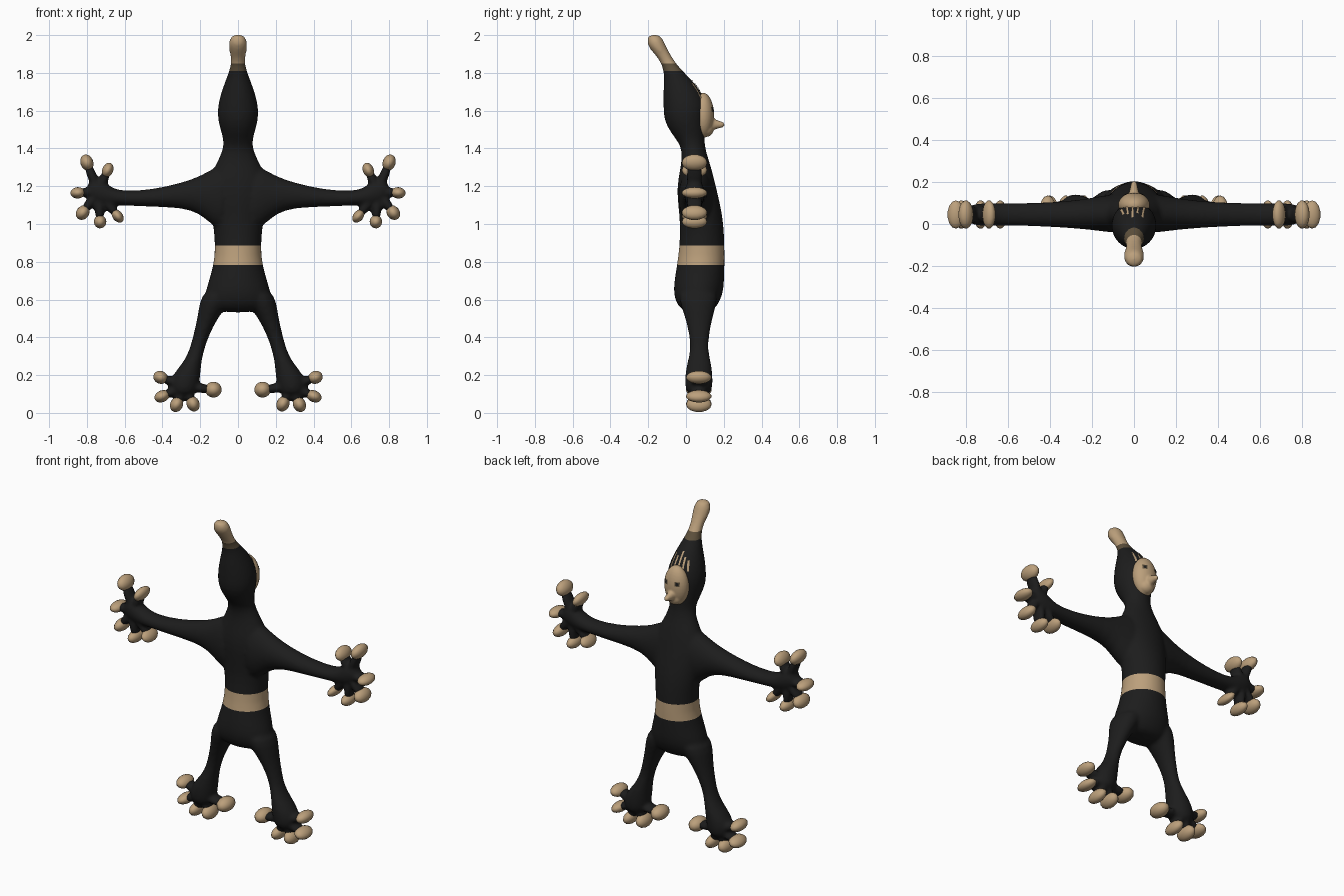
import bpy, bmesh, math
from mathutils import Vector, Matrix
from mathutils.bvhtree import BVHTree

if "Cube" in bpy.data.objects:
    bpy.data.objects.remove(bpy.data.objects["Cube"])


def material(name, rgb):
    m = bpy.data.materials.new(name)
    m.use_nodes = True
    m.diffuse_color = (*rgb, 1)
    m.node_tree.nodes["Principled BSDF"].inputs["Base Color"].default_value = (*rgb, 1)
    return m


BLACK = material("soft black", (0.012, 0.012, 0.012))
TAN = material("tan", (0.50, 0.35, 0.20))
BROWN = material("dark brown", (0.11, 0.08, 0.045))


def loft(bm, rings, axis, sides=16):
    """Closed tube of elliptical rings: (position on axis, centre a, centre b, radius a, radius b)."""
    loops = []
    for p, ca, cb, ra, rb in rings:
        loop = []
        for i in range(sides):
            t = 2 * math.pi * i / sides
            a, b = ca + ra * math.cos(t), cb + rb * math.sin(t)
            co = {"x": (p, a, b), "y": (a, p, b), "z": (a, b, p)}[axis]
            loop.append(bm.verts.new(co))
        loops.append(loop)
    for lo, hi in zip(loops, loops[1:]):
        for i in range(sides):
            j = (i + 1) % sides
            bm.faces.new((lo[i], lo[j], hi[j], hi[i]))
    bm.faces.new(loops[0])
    bm.faces.new(loops[-1])


def ellipsoid(bm, centre, radii, turn=0.0):
    mat = Matrix.Translation(centre) @ Matrix.Rotation(turn, 4, "Y") @ Matrix.Diagonal((*radii, 1))
    bmesh.ops.create_uvsphere(bm, u_segments=14, v_segments=9, radius=1, matrix=mat)


def finish(name, bm, mats):
    mesh = bpy.data.meshes.new(name)
    bmesh.ops.recalc_face_normals(bm, faces=bm.faces)
    bm.to_mesh(mesh)
    for m in mats:
        mesh.materials.append(m)
    mesh.polygons.foreach_set("use_smooth", [True] * len(mesh.polygons))
    ob = bpy.data.objects.new(name, mesh)
    bpy.context.collection.objects.link(ob)
    return ob


def fuse(bm, voxel, smoothing):
    """Melt overlapping closed shapes into one smooth skin and return it as a bmesh."""
    ob = finish("blend_helper", bm, [])
    ob.modifiers.new("round", "SUBSURF").levels = 1
    rem = ob.modifiers.new("fuse", "REMESH")
    rem.mode, rem.voxel_size = "VOXEL", voxel
    soft = ob.modifiers.new("soften", "SMOOTH")
    soft.factor, soft.iterations = 0.5, smoothing
    bpy.context.view_layer.update()
    dg = bpy.context.evaluated_depsgraph_get()
    mesh = bpy.data.meshes.new_from_object(ob.evaluated_get(dg))
    out = bmesh.new()
    out.from_mesh(mesh)
    bpy.data.objects.remove(ob)
    bpy.data.meshes.remove(mesh)
    return out


def painted_strip(name, tree, x, z_low, z_high, width, mat, lean=0.0):
    """Thin strip laid on the face side of a surface."""
    bm = bmesh.new()
    rows, steps = [], 5
    for i in range(steps + 1):
        f = i / steps
        row = []
        for s in (-0.5, 0, 0.5):
            px = x + lean * f + s * width
            hit = tree.ray_cast(Vector((px, 1, z_low + (z_high - z_low) * f)), Vector((0, -1, 0)))
            if hit[0] is None:
                continue
            row.append(bm.verts.new(hit[0] + hit[1] * 0.004))
        if len(row) == 3:
            rows.append(row)
    for lo, hi in zip(rows, rows[1:]):
        for i in range(2):
            bm.faces.new((lo[i + 1], lo[i], hi[i], hi[i + 1]))
    finish(name, bm, [mat])


# Torso, head and pointed cap: (z, x centre, y centre, x radius, y radius)
body = bmesh.new()
loft(body, [
    (0.53, 0, 0.065, 0.13, 0.07), (0.57, 0, 0.06, 0.18, 0.11), (0.63, 0, 0.065, 0.18, 0.135),
    (0.70, 0, 0.07, 0.158, 0.135), (0.78, 0, 0.078, 0.133, 0.129), (0.88, 0, 0.085, 0.122, 0.122),
    (1.00, 0, 0.085, 0.135, 0.117), (1.10, 0, 0.07, 0.15, 0.115), (1.20, 0, 0.055, 0.165, 0.105),
    (1.28, 0, 0.053, 0.14, 0.088), (1.35, 0, 0.048, 0.10, 0.07), (1.42, 0, 0.035, 0.073, 0.063),
    (1.48, 0, 0.01, 0.088, 0.092), (1.55, 0, -0.008, 0.110, 0.112), (1.62, 0, -0.005, 0.111, 0.117),
    (1.69, 0, -0.018, 0.093, 0.105), (1.75, 0, -0.037, 0.071, 0.082), (1.80, 0, -0.062, 0.051, 0.055),
    (1.85, 0, -0.092, 0.037, 0.040), (1.89, 0, -0.118, 0.040, 0.040), (1.94, 0, -0.155, 0.052, 0.050),
    (1.98, 0, -0.165, 0.047, 0.044), (2.004, 0, -0.168, 0.025, 0.025)], "z")

# Digit tips as (x, z, length radius, thickness radius)
FINGERS = [(0.80, 1.325, 0.045, 0.034), (0.69, 1.285, 0.042, 0.029), (0.848, 1.165, 0.040, 0.030),
           (0.822, 1.06, 0.042, 0.034), (0.73, 1.012, 0.036, 0.033), (0.637, 1.042, 0.040, 0.027)]
TOES = [(0.41, 0.188, 0.040, 0.034), (0.402, 0.088, 0.043, 0.031), (0.325, 0.045, 0.043, 0.034),
        (0.238, 0.048, 0.043, 0.034), (0.130, 0.123, 0.045, 0.042)]

for side, label in ((1, "left"), (-1, "right")):
    # Arm and palm: (x, y centre, z centre, y radius, z radius)
    arm = [(0.04, 0.05, 1.14, 0.10, 0.20), (0.13, 0.05, 1.14, 0.09, 0.16), (0.20, 0.048, 1.155, 0.078, 0.10),
           (0.30, 0.045, 1.152, 0.066, 0.067), (0.45, 0.045, 1.137, 0.057, 0.047),
           (0.60, 0.045, 1.135, 0.054, 0.038), (0.67, 0.045, 1.145, 0.056, 0.045),
           (0.72, 0.045, 1.165, 0.055, 0.073), (0.77, 0.045, 1.18, 0.05, 0.068), (0.80, 0.045, 1.18, 0.03, 0.03)]
    loft(body, [(side * r[0], *r[1:]) for r in arm], "x")
    # Leg and foot: (z, x centre, y centre, x radius, y radius)
    leg = [(0.66, 0.10, 0.065, 0.075, 0.11), (0.58, 0.125, 0.065, 0.082, 0.10), (0.51, 0.158, 0.068, 0.056, 0.075),
           (0.42, 0.192, 0.07, 0.043, 0.055), (0.34, 0.216, 0.07, 0.039, 0.045), (0.27, 0.24, 0.07, 0.046, 0.064),
           (0.20, 0.275, 0.068, 0.078, 0.075), (0.13, 0.285, 0.068, 0.078, 0.075), (0.09, 0.285, 0.068, 0.05, 0.055)]
    loft(body, [(z, side * x, y, rx, ry) for z, x, y, rx, ry in leg], "z")
    # Dark stems melt into the body, tan tips stay separate
    for kind, digits, root, y in (("finger", FINGERS, (0.74, 1.17), 0.045), ("toe", TOES, (0.28, 0.14), 0.068)):
        for n, (x, z, length, thick) in enumerate(digits, 1):
            dx, dz = x - root[0], z - root[1]
            turn = -math.atan2(dz, side * dx)
            mid = (side * (root[0] + dx * 0.55), y, root[1] + dz * 0.55)
            ellipsoid(body, mid, (math.hypot(dx, dz) * 0.55, 0.045, 0.025), turn)
            tip = bmesh.new()
            ellipsoid(tip, (side * x, y, z), (length, 0.068, thick), turn)
            finish(f"{label}_{kind}_tip_{n}", tip, [TAN])

# Fused body with belt and cap tip cut in by height
skin = fuse(body, 0.011, 4)
for z in (0.783, 0.885, 1.81, 1.85):
    bmesh.ops.bisect_plane(skin, geom=skin.verts[:] + skin.edges[:] + skin.faces[:],
                           plane_co=(0, 0, z), plane_no=(0, 0, 1))
for f in skin.faces:
    z = f.calc_center_median().z
    if 0.783 < z < 0.885 or z > 1.85:
        f.material_index = 1
    elif z > 1.81:
        f.material_index = 2
finish("body", skin, [BLACK, TAN, BROWN])
skin_tree = BVHTree.FromBMesh(skin)

# Face mask with a pointed nose
face = bmesh.new()
ellipsoid(face, (0, 0.09, 1.575), (0.08, 0.062, 0.122))
ellipsoid(face, (0, 0.105, 1.505), (0.05, 0.045, 0.045))
loft(face, [(0.10, 0, 1.535, 0.04, 0.055), (0.14, 0, 1.53, 0.027, 0.035),
            (0.17, 0, 1.526, 0.018, 0.02), (0.207, 0, 1.526, 0.014, 0.013)], "y")
mask = fuse(face, 0.006, 2)
finish("face", mask, [TAN])
mask_tree = BVHTree.FromBMesh(mask)

# Eyes and hair strands
for side, label in ((1, "left"), (-1, "right")):
    painted_strip(f"{label}_eye", mask_tree, side * 0.036, 1.592, 1.618, 0.026, BROWN)
    painted_strip(f"{label}_pupil", mask_tree, side * 0.036, 1.597, 1.613, 0.014, BLACK)
for n, (x, top) in enumerate(((-0.06, 1.72), (-0.035, 1.735), (-0.008, 1.76), (0.02, 1.735), (0.048, 1.745)), 1):
    painted_strip(f"hair_strand_{n}", skin_tree, x, 1.665, top, 0.009, TAN, lean=-x * 0.2)
